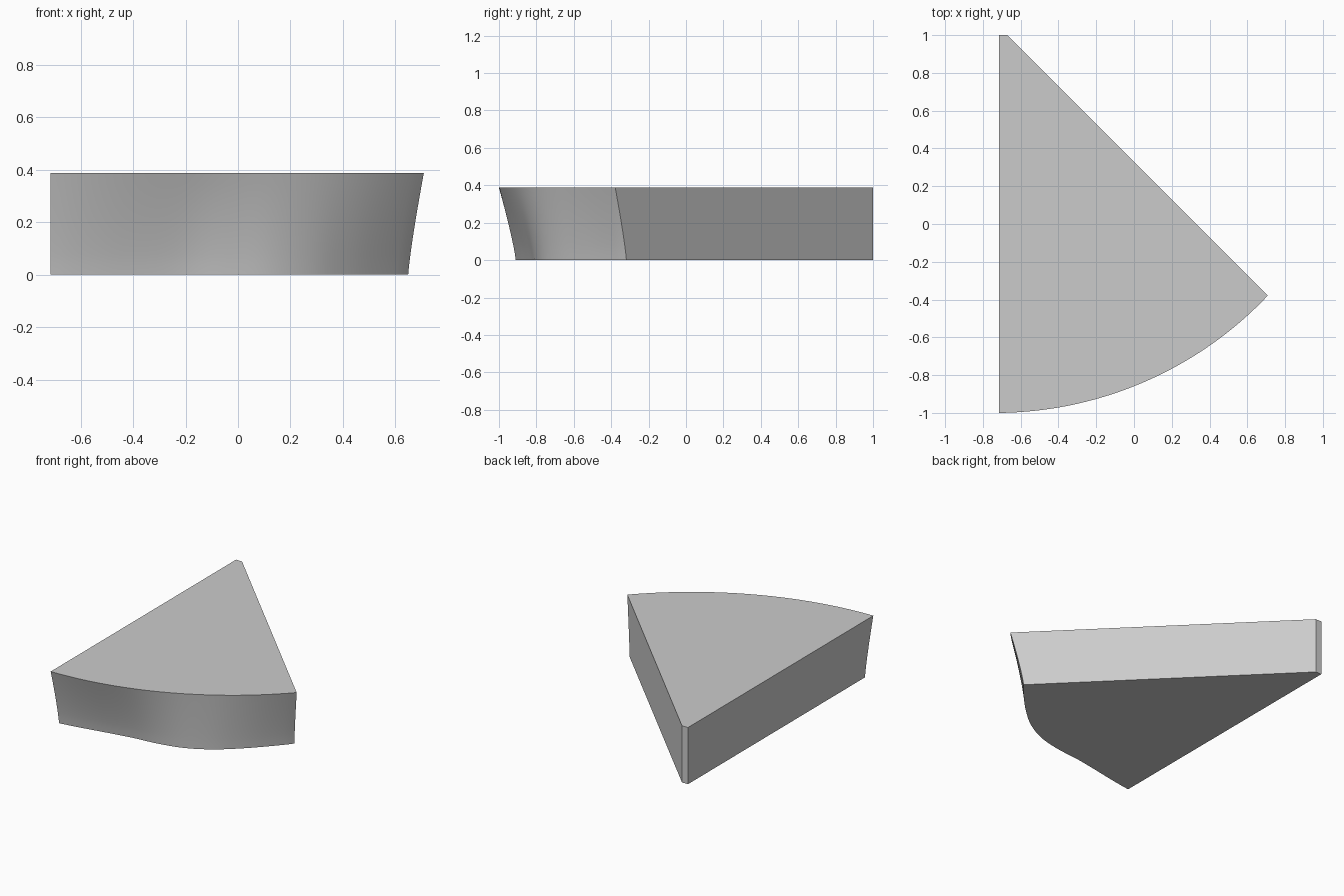
import bpy, bmesh, math

cube = bpy.data.objects.get("Cube")
if cube:
    bpy.data.objects.remove(cube, do_unlink=True)

HEIGHT = 0.387
LEFT, BACK = -0.715, 1.0      # pivot corner of the wedge
NOTCH = 0.045                 # width of the blunt tip
SWEEP = math.radians(45.9)
LEVELS, SUB = 10, 5
# How far the foot of the curved front is set in, at even angles
INSETS = [0.09, 0.107, 0.114, 0.103, 0.066, 0.036, 0.033, 0.05, 0.069, 0.083]


def spline(values, t):
    """Catmull-Rom value at t, from 0 to 1."""
    last = len(values) - 1
    i = min(int(t * last), last - 1)
    f = t * last - i
    b, c = values[i], values[i + 1]
    a = values[i - 1] if i > 0 else 2 * b - c
    d = values[i + 2] if i + 2 <= last else 2 * c - b
    return b + 0.5 * f * (c - a + f * (2 * a - 5 * b + 4 * c - d + f * (3 * (b - c) + d - a)))


def outline(level):
    """Wedge outline at a level: curved front, then the blunt tip."""
    up = level / LEVELS
    columns = SUB * (len(INSETS) - 1)
    points = []
    for k in range(columns + 1):
        t = k / columns
        r = 2 - 0.018 * t - spline(INSETS, t) * (1 - up ** 1.2)
        x = LEFT + r * math.sin(SWEEP * t)
        y = BACK - r * math.cos(SWEEP * t)
        points.append((x, y))
    # Keep the last column on the flat diagonal side
    points[-1] = (x, LEFT + NOTCH + BACK - x)
    points += [(LEFT + NOTCH, BACK), (LEFT, BACK)]
    return [(x, y, HEIGHT * up) for x, y in points]


# Loft the outlines and close both ends
bm = bmesh.new()
rings = [[bm.verts.new(p) for p in outline(i)] for i in range(LEVELS + 1)]
count = len(rings[0])
for low, high in zip(rings, rings[1:]):
    for k in range(count):
        n = (k + 1) % count
        bm.faces.new((low[k], low[n], high[n], high[k]))
bm.faces.new(list(reversed(rings[0])))
bm.faces.new(rings[-1])
bmesh.ops.recalc_face_normals(bm, faces=bm.faces[:])
mesh = bpy.data.meshes.new("wedge_block")
bm.to_mesh(mesh)
bm.free()

# Plain grey material
grey = bpy.data.materials.new("light_grey")
grey.use_nodes = True
colour = (0.6, 0.6, 0.6, 1)
grey.diffuse_color = colour
for node in grey.node_tree.nodes:
    if node.type == "BSDF_PRINCIPLED":
        node.inputs["Base Color"].default_value = colour
mesh.materials.append(grey)

wedge = bpy.data.objects.new("wedge_block", mesh)
bpy.context.collection.objects.link(wedge)
bpy.ops.object.select_all(action="DESELECT")
wedge.select_set(True)
bpy.context.view_layer.objects.active = wedge
bpy.ops.object.shade_smooth_by_angle(angle=math.radians(30))
